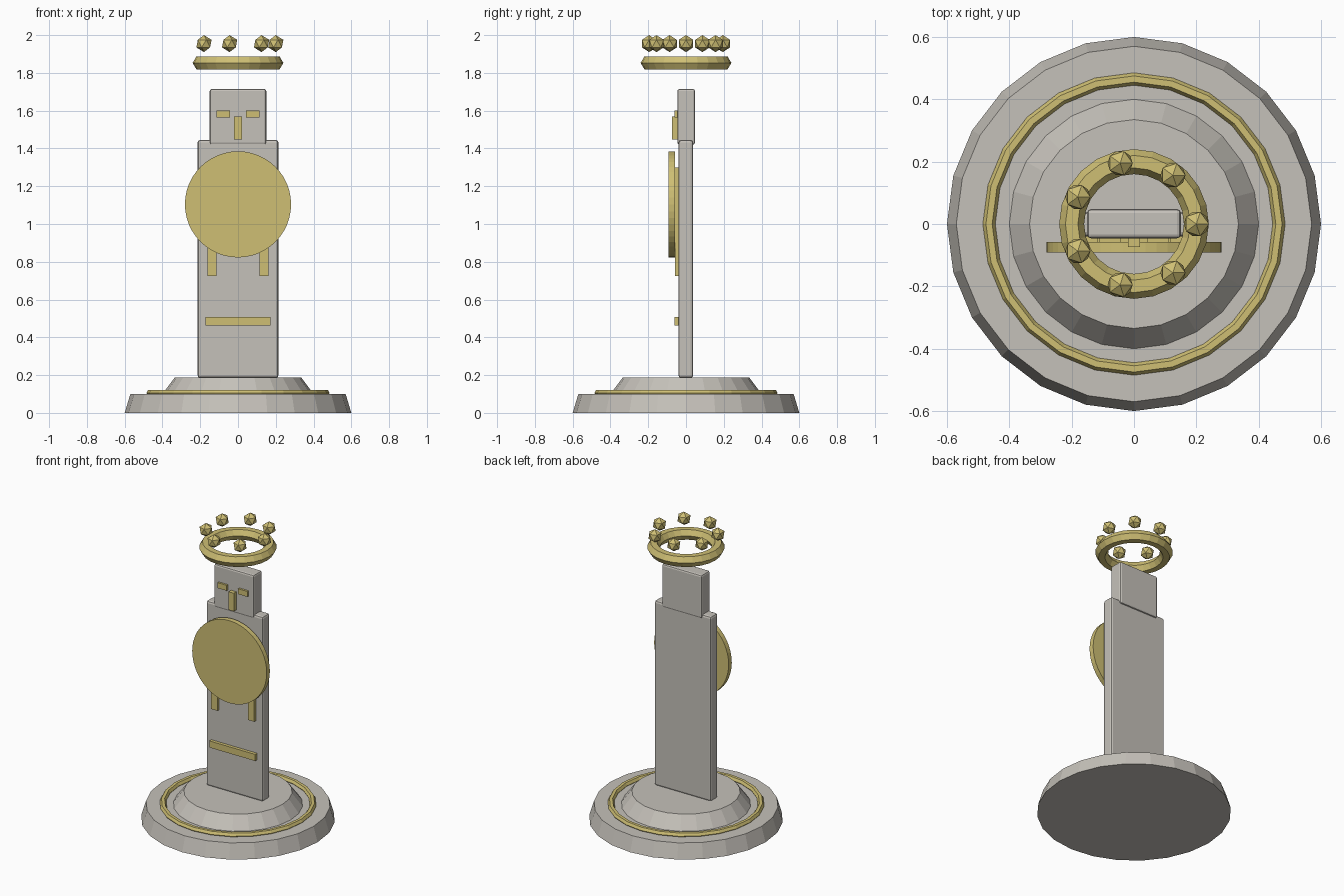
import bpy
from math import radians, sin, cos, tau

cube = bpy.data.objects.get("Cube")
if cube:
    bpy.data.objects.remove(cube, do_unlink=True)


def material(name, rgb):
    mat = bpy.data.materials.new(name)
    mat.use_nodes = True
    colour = (*rgb, 1)
    mat.diffuse_color = colour
    mat.node_tree.nodes["Principled BSDF"].inputs["Base Color"].default_value = colour
    return mat


stone = material("warm grey stone", (0.56, 0.535, 0.49))
gold = material("pale gold", (0.62, 0.52, 0.175))


def finish(name, mat):
    obj = bpy.context.object
    obj.name = name
    obj.data.materials.append(mat)
    return obj


def box(name, mat, x, y, z, bevel=0):
    """Box from (low, high) ranges on each axis, with optional rounded edges."""
    ranges = (x, y, z)
    bpy.ops.mesh.primitive_cube_add(size=1, location=[(a + b) / 2 for a, b in ranges])
    obj = finish(name, mat)
    obj.scale = [b - a for a, b in ranges]
    bpy.ops.object.transform_apply(location=False, rotation=False, scale=True)
    if bevel:
        mod = obj.modifiers.new("Rounded edges", "BEVEL")
        mod.width = bevel
        mod.segments = 2
    return obj


def tier(name, low, high, r_low, r_high):
    bpy.ops.mesh.primitive_cone_add(vertices=24, radius1=r_low, radius2=r_high,
                                    depth=high - low, location=(0, 0, (low + high) / 2))
    return finish(name, stone)


def ring(name, major, minor, z):
    bpy.ops.mesh.primitive_torus_add(major_radius=major, minor_radius=minor,
                                     major_segments=24, minor_segments=6,
                                     location=(0, 0, z))
    return finish(name, gold)


# Stepped round plinth with its inlaid ring
tier("plinth_base", 0, 0.10, 0.60, 0.57)
tier("plinth_step", 0.10, 0.187, 0.40, 0.335)
ring("plinth_ring", 0.465, 0.02, 0.105)

# Slab body and head
box("body", stone, (-0.214, 0.214), (-0.04, 0.038), (0.185, 1.445), 0.014)
box("head", stone, (-0.15, 0.15), (-0.046, 0.048), (1.42, 1.715), 0.012)

# Face
box("nose", gold, (-0.02, 0.02), (-0.074, -0.04), (1.447, 1.57))
for side, s in (("left", 1), ("right", -1)):
    box(side + "_eye", gold, sorted((s * 0.043, s * 0.113)), (-0.06, -0.04), (1.565, 1.602))
    box(side + "_arm", gold, sorted((s * 0.115, s * 0.162)), (-0.057, -0.035), (0.726, 1.30))

# Chest disc and lower band
bpy.ops.mesh.primitive_cylinder_add(vertices=48, radius=0.281, depth=0.034,
                                    location=(0, -0.075, 1.104), rotation=(radians(90), 0, 0))
finish("chest_disc", gold)
box("lower_band", gold, (-0.173, 0.173), (-0.062, -0.035), (0.463, 0.508))

# Floating crown ring with seven gems
ring("crown_ring", 0.20, 0.04, 1.853)
GEMS = 7
for i in range(GEMS):
    a = tau * i / GEMS
    bpy.ops.mesh.primitive_ico_sphere_add(subdivisions=1, radius=0.045,
                                          location=(0.2 * cos(a), 0.2 * sin(a), 1.955))
    finish(f"crown_gem_{i + 1}", gold)
